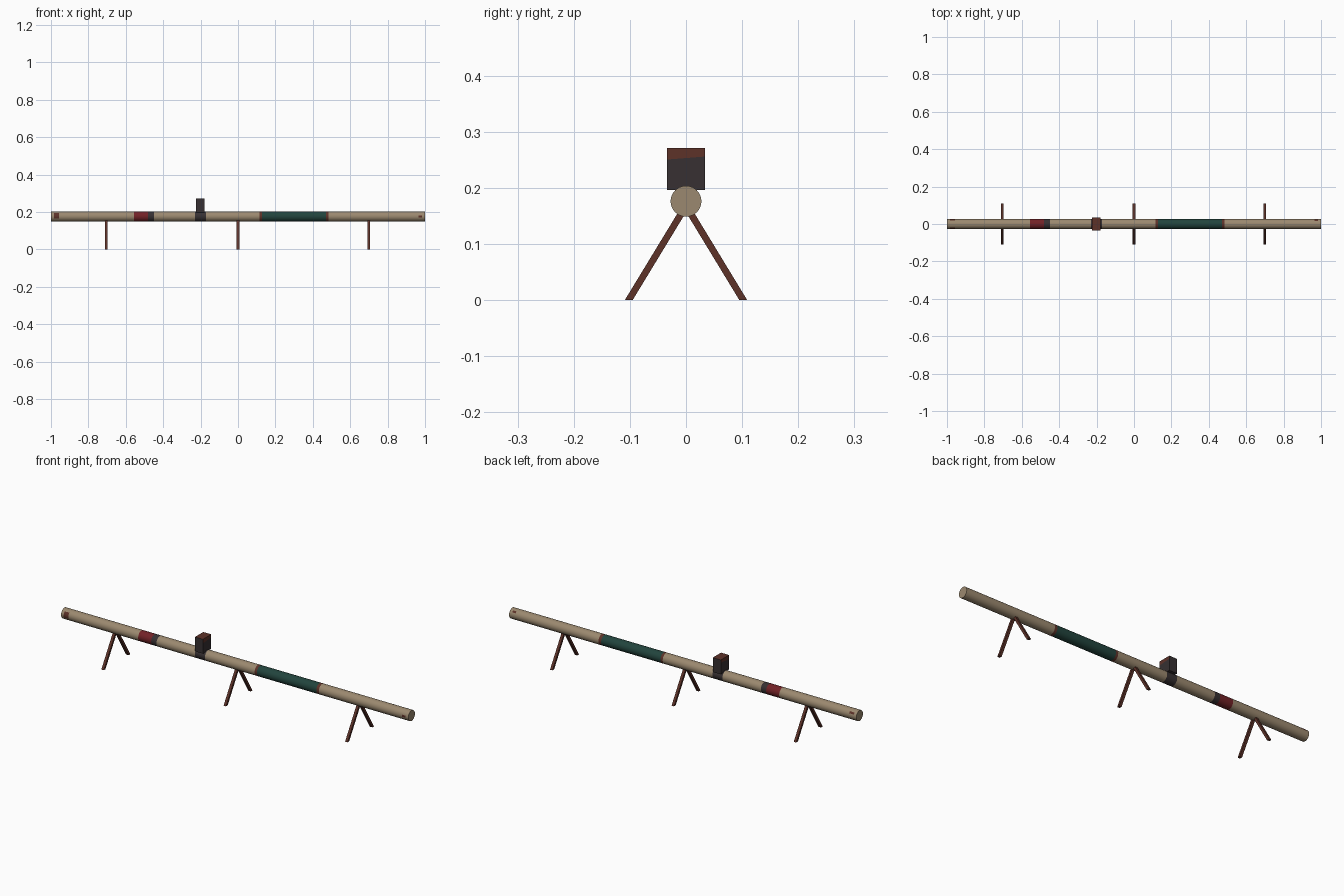
import bpy, bmesh, math

if "Cube" in bpy.data.objects:
    bpy.data.objects.remove(bpy.data.objects["Cube"])

def mat(name, col):
    m = bpy.data.materials.new(name)
    m.diffuse_color = (*col, 1)
    m.use_nodes = True
    m.node_tree.nodes["Principled BSDF"].inputs["Base Color"].default_value = m.diffuse_color
    return m

TAN = mat("tan paint", (0.33, 0.25, 0.16))
RED = mat("red paint", (0.17, 0.016, 0.02))
DARK = mat("dark metal", (0.038, 0.03, 0.032))
GREEN = mat("green paint", (0.016, 0.058, 0.047))
RUST = mat("rust brown", (0.11, 0.032, 0.022))

def finish(name, bm, mats):
    bmesh.ops.recalc_face_normals(bm, faces=bm.faces)
    me = bpy.data.meshes.new(name)
    bm.to_mesh(me)
    bm.free()
    for m in mats:
        me.materials.append(m)
    ob = bpy.data.objects.new(name, me)
    bpy.context.collection.objects.link(ob)
    return ob

# pipe: rings at each colour break, bands coloured by section
N, R, ZC = 32, 0.0275, 0.176
sections = [(-1, 0), (-0.985, 5), (-0.958, 0), (-0.556, 1), (-0.481, 2), (-0.45, 0),
            (-0.229, 2), (-0.171, 0), (0.115, 4), (0.128, 3), (0.47, 4), (0.485, 0),
            (0.965, 6), (0.985, 0), (1, 0)]
bm = bmesh.new()
rings = []
for x, _ in sections:
    rings.append([bm.verts.new((x, R * math.cos(2 * math.pi * i / N),
                                ZC + R * math.sin(2 * math.pi * i / N))) for i in range(N)])
for k in range(len(rings) - 1):
    code = sections[k][1]
    a, b = rings[k], rings[k + 1]
    for i in range(N):
        j = (i + 1) % N
        f = bm.faces.new((a[i], a[j], b[j], b[i]))
        f.smooth = True
        ang = 360 * (i + 0.5) / N
        if code >= 5:  # chipped rust patches near the ends
            patch = 140 < ang < 200 or 20 < ang < 50
            if code == 6:
                patch = 165 < ang < 190 or 30 < ang < 55
            f.material_index = 4 if patch else 0
        else:
            f.material_index = code
bm.faces.new(rings[0])
bm.faces.new(rings[-1])
pipe = finish("pipe", bm, [TAN, RED, DARK, GREEN, RUST])
bpy.context.view_layer.objects.active = pipe
pipe.select_set(True)
bpy.ops.object.shade_smooth_by_angle(angle=math.radians(40))

# control box: dark with a rusty top
bm = bmesh.new()
bmesh.ops.create_cube(bm, size=1)
for v in bm.verts:
    v.co = (-0.201 + v.co.x * 0.046, v.co.y * 0.068, 0.2335 + v.co.z * 0.075)
bmesh.ops.bisect_plane(bm, geom=bm.verts[:] + bm.edges[:] + bm.faces[:],
                       plane_co=(0, 0, 0.253), plane_no=(0, -0.08, 1))
bm.normal_update()
for f in bm.faces:
    high = f.calc_center_median().z > 0.255
    f.material_index = 1 if high and abs(f.normal.y) < 0.5 else 0
finish("control_box", bm, [DARK, RUST])

# splayed legs with level feet, in pairs
def leg(name, x, side):
    bm = bmesh.new()
    prof = [(0.109, 0), (0.095, 0), (-0.001, 0.158), (0.013, 0.158)]
    face = bm.faces.new([bm.verts.new((x - 0.007, side * y, z)) for y, z in prof])
    ext = bmesh.ops.extrude_face_region(bm, geom=[face])
    bmesh.ops.translate(bm, vec=(0.014, 0, 0),
                        verts=[g for g in ext["geom"] if isinstance(g, bmesh.types.BMVert)])
    finish(name, bm, [RUST])

for x, pos in ((-0.704, "left"), (0, "middle"), (0.7, "right")):
    for side, face in ((-1, "front"), (1, "back")):
        leg(f"{pos}_{face}_leg", x, side)
